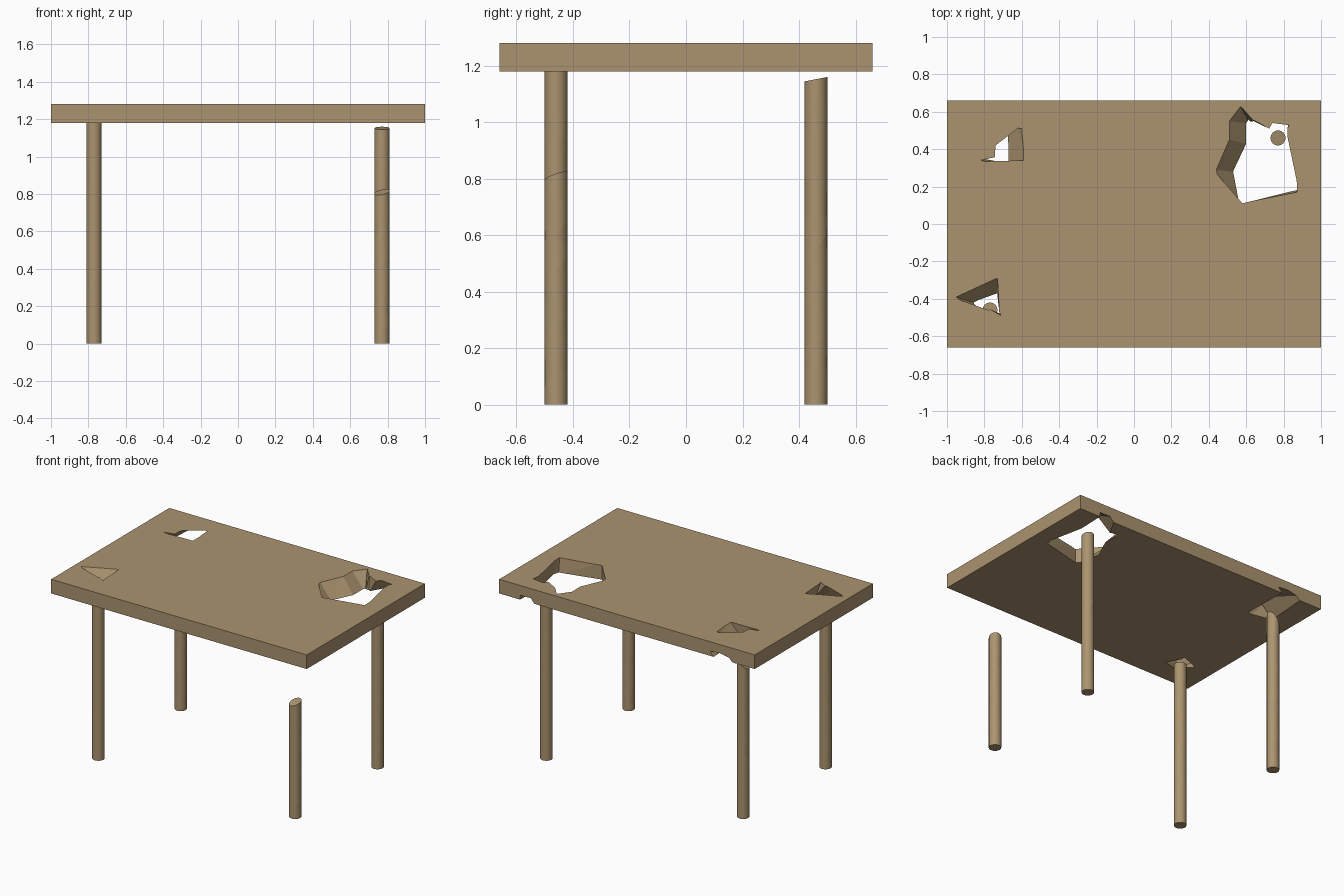
import bpy, bmesh, math, random
from mathutils import Vector

if "Cube" in bpy.data.objects:
    bpy.data.objects.remove(bpy.data.objects["Cube"])

random.seed(7)
wood = bpy.data.materials.new("wood")
wood.diffuse_color = (0.41, 0.295, 0.16, 1)
wood.use_nodes = True
wood.node_tree.nodes["Principled BSDF"].inputs["Base Color"].default_value = wood.diffuse_color
Z0, Z1 = 1.18, 1.28


def to_object(bm, name):
    bmesh.ops.recalc_face_normals(bm, faces=bm.faces[:])
    me = bpy.data.meshes.new(name)
    bm.to_mesh(me)
    bm.free()
    me.materials.append(wood)
    ob = bpy.data.objects.new(name, me)
    bpy.context.collection.objects.link(ob)
    return ob


def slice_off(bm, co, no):
    """Remove everything on the +no side and cap the convex solid."""
    bmesh.ops.bisect_plane(bm, geom=bm.verts[:] + bm.edges[:] + bm.faces[:],
                           dist=1e-6, plane_co=co, plane_no=no, clear_outer=True)
    rim = [e for e in bm.edges if e.is_boundary]
    if rim:
        bmesh.ops.holes_fill(bm, edges=rim, sides=0)


def fracture(source, seeds, name):
    """Split a convex solid into Voronoi fragments."""
    out = []
    for i, p in enumerate(seeds):
        bm = source.copy()
        for j, q in enumerate(seeds):
            if i != j and bm.verts:
                slice_off(bm, (p + q) / 2, (q - p).normalized())
        if len(bm.faces) > 3:
            out.append(to_object(bm, name))
        else:
            bm.free()
    source.free()
    return out


def hole_cutter(name, pairs):
    """Loft between the outline on the upper face and the one on the lower face."""
    bm = bmesh.new()
    lo, hi = [], []
    for tx, ty, bx, by in pairs:
        t, b = Vector((tx, ty, Z1)), Vector((bx, by, Z0))
        hi.append(bm.verts.new(t + (t - b) * 0.2))
        lo.append(bm.verts.new(b + (b - t) * 0.2))
    n = len(pairs)
    for i in range(n):
        k = (i + 1) % n
        bm.faces.new((lo[i], lo[k], hi[k]))
        bm.faces.new((lo[i], hi[k], hi[i]))
    bm.faces.new(hi)
    bm.faces.new(lo[::-1])
    ob = to_object(bm, name)
    ob.hide_render = True
    return ob


# Broken-out holes: top x, y then bottom x, y
cutters = [
    hole_cutter("cutter_back_right", [
        (.57, .63, .61, .56), (.64, .555, .64, .55), (.74, .54, .76, .72),
        (.83, .53, .84, .72), (.82, .47, .83, .47), (.87, .23, .88, .23),
        (.87, .17, .87, .18), (.58, .11, .58, .11), (.44, .29, .53, .28),
        (.51, .45, .60, .43), (.51, .55, .60, .54)]),
    hole_cutter("cutter_front_right", [
        (.80, -.70, .80, -.70), (.76, -.62, .76, -.63), (.56, -.54, .62, -.57),
        (.47, -.44, .49, -.45), (.38, -.40, .475, -.436), (.57, -.12, .66, -.14),
        (.68, -.13, .70, -.16), (.76, -.15, .74, -.20), (.84, -.22, .79, -.28),
        (.91, -.29, .87, -.36), (.87, -.37, .92, -.37), (.87, -.70, 1.03, -.64),
        (.84, -.80, 1.05, -.80)]),
    hole_cutter("cutter_back_left", [
        (-.82, .34, -.86, .36), (-.74, .42, -.82, .74),
        (-.60, .51, -.68, .74), (-.59, .34, -.67, .33)]),
    hole_cutter("cutter_front_left", [
        (-.95, -.39, -.86, -.42), (-.73, -.29, -.73, -.37),
        (-.71, -.49, -.67, -.50), (-.78, -.46, -.76, -.51)]),
]

# Tabletop slab, cracked into fragments that get smaller towards the corners
slab = bmesh.new()
bmesh.ops.create_cube(slab, size=1)
for v in slab.verts:
    v.co = (v.co.x * 2, v.co.y * 1.32, Z0 + 0.1 * (v.co.z + .5))
seeds = [(-.2, .15), (-.15, -.2), (.3, 0), (.12, .42), (-.3, .5), (-.72, 0),
         (0, -.48), (-.42, -.3), (-.8, -.25), (-.52, .2), (.33, .3), (.25, -.5),
         (-.42, -.58), (-.8, -.58), (.45, -.3), (.7, .02), (-.5, .45)]
for cx, cy, n in ((.7, .45, 9), (.75, -.4, 9), (-.75, .42, 9), (.85, 0, 5)):
    seeds += [(cx + random.uniform(-.28, .28), cy + random.uniform(-.22, .22))
              for _ in range(n)]
seeds = [Vector((x, y, 1.23 + random.uniform(-.02, .02))) for x, y in seeds]

bpy.context.view_layer.update()
for ob in fracture(slab, seeds, "tabletop_fragment"):
    for c in cutters:
        m = ob.modifiers.new("break", 'BOOLEAN')
        m.operation, m.solver, m.object = 'DIFFERENCE', 'EXACT', c
    deps = bpy.context.evaluated_depsgraph_get()
    me = bpy.data.meshes.new_from_object(ob.evaluated_get(deps))
    ob.modifiers.clear()
    ob.data = me
    if not me.polygons:
        bpy.data.objects.remove(ob)
for c in cutters:
    bpy.data.objects.remove(c)

# Legs: round posts, three with slanted broken tops (height, x slope, y slope)
legs = {
    "front_left_leg": (-.77, -.46, 1.18, 0, 0),
    "front_right_leg": (.77, -.46, .81, .2, .35),
    "back_right_leg": (.77, .46, 1.152, 0, .19),
    "back_left_leg": (-.77, .46, 1.10, 1.2, .1),
}
for name, (x, y, h, sx, sy) in legs.items():
    bm = bmesh.new()
    bmesh.ops.create_cone(bm, cap_ends=True, segments=32, radius1=.04, radius2=.04, depth=Z0)
    bmesh.ops.translate(bm, verts=bm.verts[:], vec=(x, y, Z0 / 2))
    if h < Z0:
        slice_off(bm, Vector((x, y, h)), Vector((-sx, -sy, 1)).normalized())
    pts = [Vector((x + random.uniform(-.035, .035), y + random.uniform(-.035, .035),
                   h * (i + random.uniform(.1, .9)) / 10)) for i in range(10)]
    for ob in fracture(bm, pts, name + "_fragment"):
        ob.data.polygons.foreach_set("use_smooth", [True] * len(ob.data.polygons))
        ob.data.set_sharp_from_angle(angle=math.radians(30))
